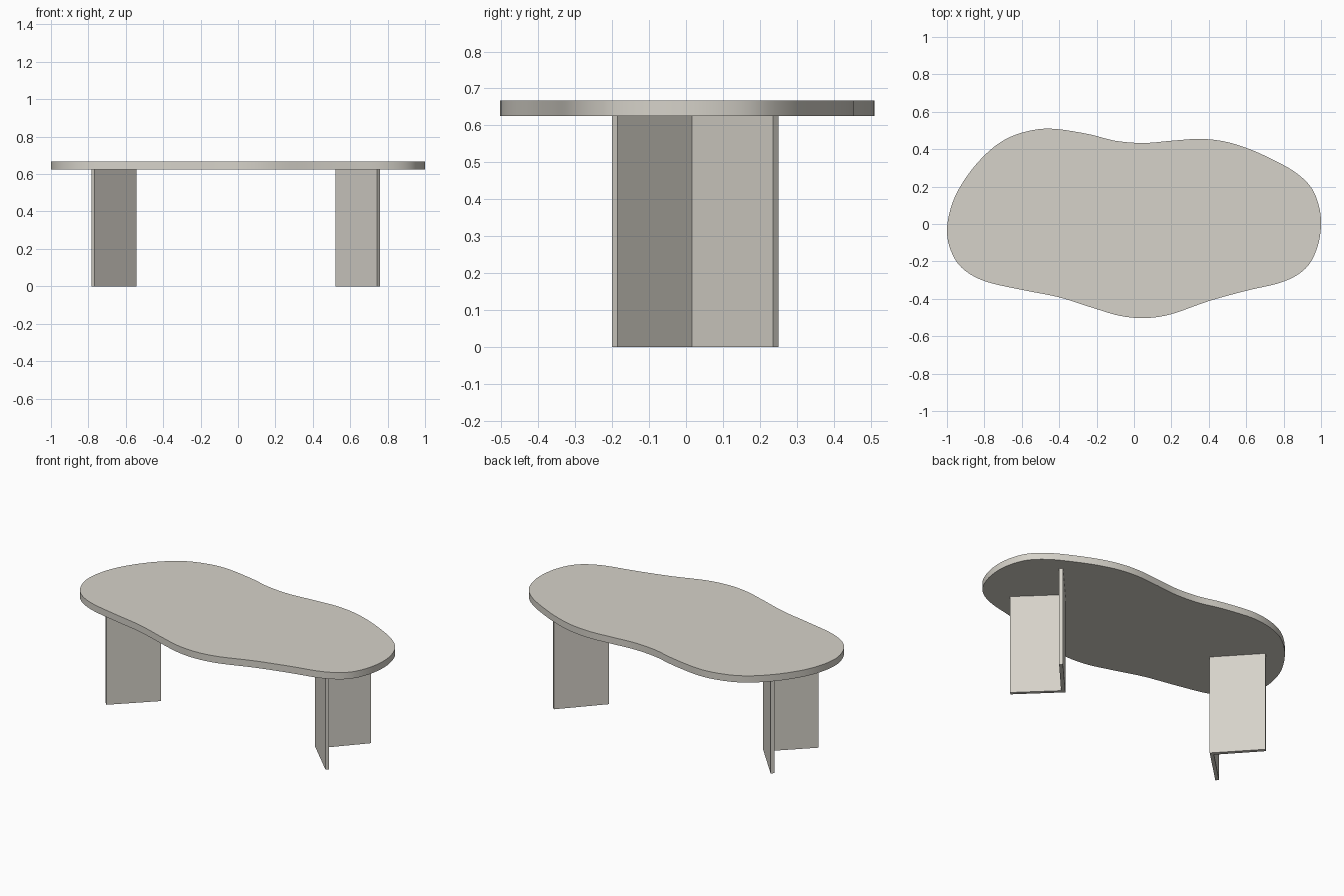
import bpy, bmesh
from mathutils import Vector

if "Cube" in bpy.data.objects:
    bpy.data.objects.remove(bpy.data.objects["Cube"])

TOP_Z, UNDER_Z = 0.667, 0.625

stone = bpy.data.materials.new("warm_grey")
stone.diffuse_color = (0.67, 0.645, 0.585, 1)
stone.use_nodes = True
stone.node_tree.nodes["Principled BSDF"].inputs["Base Color"].default_value = stone.diffuse_color


def extrude_outline(name, outline, z0, z1):
    """Solid prism from a counter-clockwise outline."""
    bm = bmesh.new()
    base = bm.faces.new([bm.verts.new((x, y, z0)) for x, y in outline])
    res = bmesh.ops.extrude_face_region(bm, geom=[base], use_keep_orig=True)
    verts = [g for g in res["geom"] if isinstance(g, bmesh.types.BMVert)]
    bmesh.ops.translate(bm, vec=(0, 0, z1 - z0), verts=verts)
    bmesh.ops.recalc_face_normals(bm, faces=bm.faces)
    mesh = bpy.data.meshes.new(name)
    bm.to_mesh(mesh)
    bm.free()
    mesh.materials.append(stone)
    ob = bpy.data.objects.new(name, mesh)
    bpy.context.collection.objects.link(ob)
    return ob


def smooth_loop(points, steps=5):
    """Closed Catmull-Rom curve through the points."""
    pts = [Vector(p) for p in points]
    n, out = len(pts), []
    for i in range(n):
        a, b, c, d = (pts[(i + k) % n] for k in (-1, 0, 1, 2))
        for s in range(steps):
            t = s / steps
            out.append(0.5 * (2 * b + (c - a) * t + (2 * a - 5 * b + 4 * c - d) * t**2
                              + (3 * b - a - 3 * c + d) * t**3))
    return out


# Free-form table top
blob = [(1, 0), (0.985, 0.11), (0.94, 0.205), (0.85, 0.285), (0.72, 0.355), (0.6, 0.407),
        (0.48, 0.442), (0.35, 0.455), (0.2, 0.445), (0.05, 0.433), (-0.1, 0.445),
        (-0.25, 0.482), (-0.45, 0.51), (-0.6, 0.488), (-0.72, 0.433), (-0.83, 0.335),
        (-0.92, 0.215), (-0.975, 0.1), (-1, -0.03), (-0.98, -0.14), (-0.92, -0.235),
        (-0.8, -0.305), (-0.6, -0.352), (-0.4, -0.392), (-0.2, -0.455), (-0.07, -0.492),
        (0.06, -0.503), (0.2, -0.482), (0.4, -0.412), (0.6, -0.357), (0.8, -0.308),
        (0.92, -0.235), (0.98, -0.125)]
top = extrude_outline("table_top", smooth_loop(blob), UNDER_Z, TOP_Z)
bpy.context.view_layer.objects.active = top
top.select_set(True)
bpy.ops.object.shade_smooth_by_angle(angle=0.6)

# V-shaped panel legs, opening outwards
vee = [(0.52, 0.017), (0.743, -0.2), (0.758, -0.185), (0.551, 0.016),
       (0.75, 0.236), (0.735, 0.251)]
extrude_outline("right_leg", vee, 0, UNDER_Z)
extrude_outline("left_leg", [(-x - 0.024, y) for x, y in reversed(vee)], 0, UNDER_Z)
